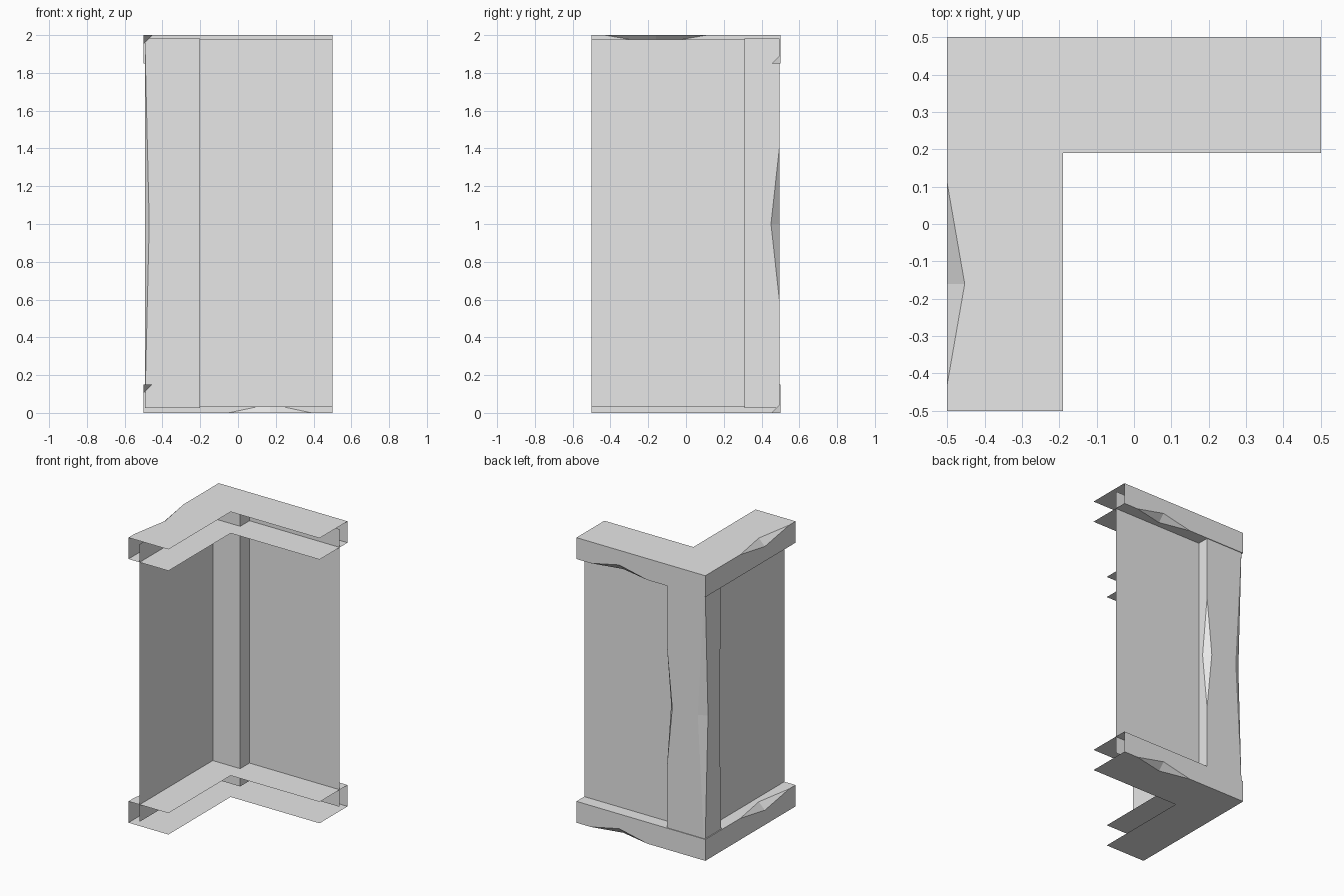
import bpy
import bmesh
from mathutils import Vector as V

if "Cube" in bpy.data.objects:
    bpy.data.objects.remove(bpy.data.objects["Cube"], do_unlink=True)

# Single plain stone colour
stone = bpy.data.materials.new("grey_stone")
stone.use_nodes = True
stone.diffuse_color = (0.8, 0.8, 0.8, 1)
stone.node_tree.nodes["Principled BSDF"].inputs["Base Color"].default_value = (0.8, 0.8, 0.8, 1)


def build(name, polygons):
    """Make a flat-shaded object from welded polygons."""
    bm = bmesh.new()
    for poly in polygons:
        bm.faces.new([bm.verts.new(p) for p in poly])
    bmesh.ops.remove_doubles(bm, verts=bm.verts, dist=0.0005)
    bmesh.ops.recalc_face_normals(bm, faces=bm.faces)
    mesh = bpy.data.meshes.new(name)
    bm.to_mesh(mesh)
    bm.free()
    mesh.materials.append(stone)
    obj = bpy.data.objects.new(name, mesh)
    bpy.context.collection.objects.link(obj)
    return obj


def chip(start, end, into_a, into_b):
    """Notch an edge: the outline on each adjoining face, and the broken faces."""
    start, end = V(start), V(end)
    mid = (start + end) / 2
    a, b = mid + V(into_a), mid + V(into_b)
    return [start, a, end], [start, b, end], [[start, a, b], [end, b, a]]


# Corner beams: L-shaped shells, open on the inner side and at the ends
H, IN, T, D = 0.5, -0.19, 0.15, 0.047


def corner_beam(name, base):
    lo, hi = base, base + T
    top_cut, left_cut, left_broken = chip((-H, -0.43, hi), (-H, 0.11, hi), (D, 0, 0), (0, 0, -D))
    low_cut, back_cut, back_broken = chip((-0.05, H, lo), (0.39, H, lo), (0, -D, 0), (0, 0, D))

    def ell(z):
        return [V((x, y, z)) for x, y in
                [(-H, H), (H, H), (H, -IN), (IN, -IN), (IN, -H), (-H, -H)]]

    top, bottom = ell(hi), ell(lo)
    faces = [
        top + top_cut,
        bottom[:1] + low_cut + bottom[1:],
        [top[5]] + left_cut + [top[0], bottom[0], bottom[5]],
        [bottom[0]] + back_cut + [bottom[1], top[1], top[0]],
    ]
    return build(name, faces + left_broken + back_broken)


corner_beam("bottom_beam", 0)
corner_beam("top_beam", 2 - T)

# Corner post: four sides with three worn edges
X0, X1, Y0, Y1, Z0, Z1 = -0.493, -0.2, 0.31, 0.495, 0.025, 1.982
corner_back, corner_side, corner_broken = chip(
    (X0, Y1, Z0), (X0, Y1, Z1), (0.055, 0, 0), (0, -0.035, 0))
front_front, front_side, front_broken = chip(
    (X0, Y0, Z0), (X0, Y0, Z1), (0.023, 0, 0), (0, 0.025, 0))
inner_back, inner_side, inner_broken = chip(
    (X1, Y1, 0.59), (X1, Y1, 1.41), (-0.04, 0, 0), (0, -0.045, 0))
front_low, front_high = V((X1, Y0, Z0)), V((X1, Y0, Z1))
back_low, back_high = V((X1, Y1, Z0)), V((X1, Y1, Z1))
build("corner_post", [
    corner_back + [back_high] + inner_back[::-1] + [back_low],
    corner_side + front_side[::-1],
    front_front + [front_high, front_low],
    [front_low, back_low] + inner_side + [back_high, front_high],
] + corner_broken + front_broken + inner_broken)

# Wall panels: thin sheets set back from the beams
P, LOW, HIGH = 0.413, 0.03, 1.977


def wall_panel(name, start, end):
    build(name, [[(*start, LOW), (*end, LOW), (*end, HIGH), (*start, HIGH)]])


wall_panel("right_wall_panel", (-P, -H), (-P, P))
wall_panel("back_wall_panel", (-P, P), (H, P))
